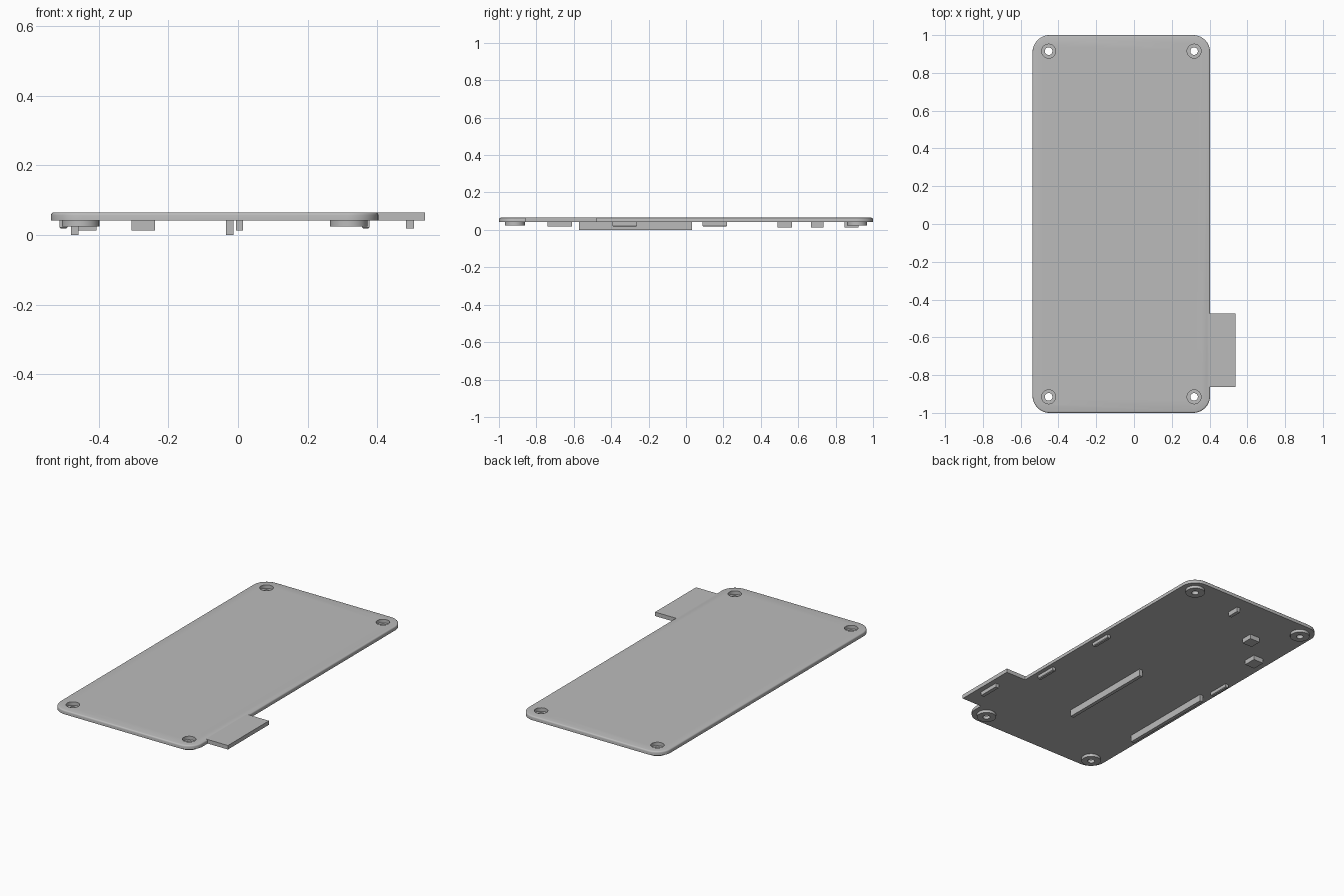
import bpy, bmesh, math
from mathutils import Matrix, Vector

cube = bpy.data.objects.get("Cube")
if cube:
    bpy.data.objects.remove(cube, do_unlink=True)

GREY = (0.5, 0.5, 0.5, 1)
mat = bpy.data.materials.new("plain grey")
mat.use_nodes = True
mat.diffuse_color = GREY
mat.node_tree.nodes["Principled BSDF"].inputs["Base Color"].default_value = GREY

LEFT, RIGHT, EDGE = -0.537, 0.403, 0.537
BOTTOM, TOP = 0.041, 0.065
HOLES = [(x, y) for x in (-0.452, 0.318) for y in (-0.915, 0.915)]


def finish(name, bm, smooth=False):
    bmesh.ops.recalc_face_normals(bm, faces=bm.faces)
    mesh = bpy.data.meshes.new(name)
    bm.to_mesh(mesh)
    bm.free()
    mesh.materials.append(mat)
    obj = bpy.data.objects.new(name, mesh)
    bpy.context.collection.objects.link(obj)
    if smooth:
        shade(obj)
    return obj


def activate(obj):
    bpy.ops.object.select_all(action='DESELECT')
    obj.select_set(True)
    bpy.context.view_layer.objects.active = obj


def shade(obj):
    activate(obj)
    bpy.ops.object.shade_smooth_by_angle(angle=math.radians(35))


def box(name, x, y, z, chamfer=0):
    bm = bmesh.new()
    size = [b - a for a, b in (x, y, z)]
    mid = Vector([(a + b) / 2 for a, b in (x, y, z)])
    bmesh.ops.create_cube(bm, size=1, matrix=Matrix.Translation(mid) @ Matrix.Diagonal((*size, 1)))
    if chamfer:
        edges = [e for e in bm.edges if all(v.co.z < mid.z for v in e.verts)]
        bmesh.ops.bevel(bm, geom=edges, offset=chamfer, segments=1, affect='EDGES')
    return finish(name, bm)


# Main plate: rounded corners, softened upper rim
radius = 0.09
bm = bmesh.new()
outline = []
for i, (cx, cy) in enumerate([(RIGHT - radius, 1 - radius), (LEFT + radius, 1 - radius),
                              (LEFT + radius, radius - 1), (RIGHT - radius, radius - 1)]):
    for k in range(13):
        a = math.pi / 2 * (i + k / 12)
        outline.append(bm.verts.new((cx + radius * math.cos(a), cy + radius * math.sin(a), BOTTOM)))
base = bm.faces.new(outline)
ext = bmesh.ops.extrude_face_region(bm, geom=[base], use_keep_orig=True)
bmesh.ops.translate(bm, vec=(0, 0, TOP - BOTTOM),
                    verts=[g for g in ext["geom"] if isinstance(g, bmesh.types.BMVert)])
rim = [e for e in bm.edges if all(v.co.z > TOP - 0.001 for v in e.verts)]
bmesh.ops.bevel(bm, geom=rim, offset=0.008, segments=3, profile=0.5, affect='EDGES')
plate = finish("main_plate", bm)

# Screw openings through the plate
bm = bmesh.new()
for x, y in HOLES:
    bmesh.ops.create_cone(bm, cap_ends=True, segments=32, radius1=0.037, radius2=0.037,
                          depth=0.2, matrix=Matrix.Translation((x, y, TOP)))
cutter = finish("hole_cutter", bm)
cutter.hide_render = True
cut = plate.modifiers.new("holes", 'BOOLEAN')
cut.operation = 'DIFFERENCE'
cut.solver = 'EXACT'
cut.object = cutter
activate(plate)
bpy.ops.object.modifier_apply(modifier=cut.name)
bpy.data.objects.remove(cutter, do_unlink=True)
shade(plate)

# Screw bosses: rings that form the floor of each recessed opening
for n, (x, y) in enumerate(HOLES):
    bm = bmesh.new()
    profile = [(0.02, 0.024), (0.054, 0.024), (0.054, 0.044), (0.02, 0.044)]
    verts = [bm.verts.new((x + r, y, z)) for r, z in profile]
    edges = [bm.edges.new((verts[i], verts[i - 1])) for i in range(4)]
    bmesh.ops.spin(bm, geom=verts + edges, cent=(x, y, 0), axis=(0, 0, 1),
                   angle=math.tau, steps=32, use_merge=True)
    bmesh.ops.remove_doubles(bm, verts=bm.verts, dist=0.0001)
    finish(f"screw_boss_{n + 1}", bm, smooth=True)

# Side tab
box("side_tab", (RIGHT - 0.012, EDGE), (-0.862, -0.475), (BOTTOM, TOP))

# Long ribs below
ROOT = BOTTOM + 0.004
for name, x in (("centre_rib", -0.035), ("side_rib", -0.48)):
    box(name, (x, x + 0.022), (-0.572, 0.033), (0, ROOT))

# Short clips near the edges
for name, x, y in (("tab_clip", 0.483, -0.74), ("left_front_clip", 0.356, -0.392),
                   ("left_back_clip", 0.356, 0.088), ("right_back_clip", -0.512, 0.088)):
    box(name, (x, x + 0.022), (y, y + 0.13), (0.018, ROOT), 0 if name == "tab_clip" else 0.004)

# Button posts
box("outer_post", (-0.473, -0.406), (0.49, 0.568), (0.013, ROOT))
box("inner_post", (-0.306, -0.239), (0.667, 0.736), (0.013, ROOT))
box("back_post", (-0.006, 0.015), (0.848, 0.922), (0.013, ROOT))
